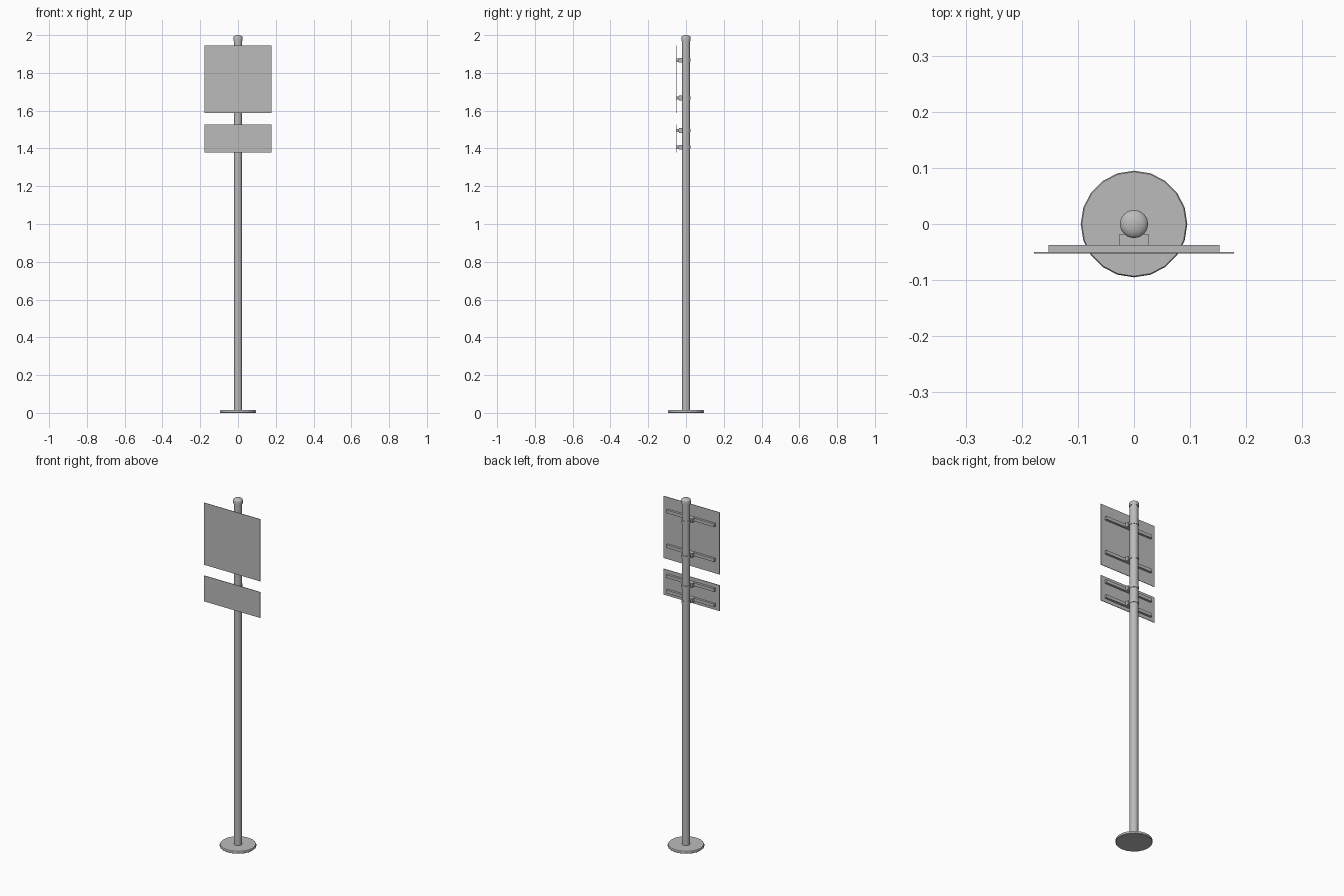
import bpy, bmesh, math

if "Cube" in bpy.data.objects:
    bpy.data.objects.remove(bpy.data.objects["Cube"])

# One galvanised grey for everything
grey = bpy.data.materials.new("galvanised_grey")
grey.diffuse_color = (0.5, 0.5, 0.5, 1)
grey.use_nodes = True
grey.node_tree.nodes["Principled BSDF"].inputs["Base Color"].default_value = grey.diffuse_color


def finish(name, bm, smooth):
    bmesh.ops.recalc_face_normals(bm, faces=bm.faces)
    mesh = bpy.data.meshes.new(name)
    bm.to_mesh(mesh)
    bm.free()
    mesh.materials.append(grey)
    ob = bpy.data.objects.new(name, mesh)
    bpy.context.collection.objects.link(ob)
    if smooth:
        bpy.ops.object.select_all(action='DESELECT')
        ob.select_set(True)
        bpy.context.view_layer.objects.active = ob
        bpy.ops.object.shade_smooth_by_angle(angle=math.radians(35))
    return ob


def lathe(name, profile, sides, smooth=True, closed=False):
    """Turn (radius, z) points about the z axis; open profiles get end caps."""
    bm = bmesh.new()
    rings = []
    for r, z in profile:
        rings.append([bm.verts.new((r * math.cos(2 * math.pi * i / sides),
                                    r * math.sin(2 * math.pi * i / sides), z))
                      for i in range(sides)])
    pairs = list(zip(rings, rings[1:]))
    if closed:
        pairs.append((rings[-1], rings[0]))
    else:
        bm.faces.new(rings[0])
        bm.faces.new(rings[-1])
    for a, b in pairs:
        for i in range(sides):
            j = (i + 1) % sides
            bm.faces.new((a[i], a[j], b[j], b[i]))
    return finish(name, bm, smooth)


def box(name, x, y0, y1, z0, z1):
    """Box spanning -x..x, y0..y1, z0..z1."""
    bm = bmesh.new()
    bmesh.ops.create_cube(bm, size=1)
    for v in bm.verts:
        v.co = (v.co.x * 2 * x, y1 if v.co.y > 0 else y0, z1 if v.co.z > 0 else z0)
    return finish(name, bm, False)


# Base plate, pole and rounded cap
lathe("base_plate", [(0.093, 0), (0.095, 0.002), (0.095, 0.011), (0.093, 0.014)], 20, False)
lathe("pole", [(0.022, 0.01), (0.022, 1.98)], 24)
dome = [(0.025 * math.cos(a), 1.987 + 0.013 * math.sin(a))
        for a in (math.radians(15 * k) for k in range(6))]
lathe("pole_cap", [(0.025, 1.97)] + dome + [(0.002, 2.0)], 24)

# Sign panels
box("main_sign", 0.178, -0.053, -0.050, 1.588, 1.944)
box("lower_sign", 0.178, -0.053, -0.050, 1.378, 1.526)

# Rear rails, each held to the pole by a block and a clamp band
for n, z in enumerate((1.867, 1.667, 1.495, 1.407), 1):
    box(f"rail_{n}", 0.152, -0.050, -0.037, z - 0.009, z + 0.009)
    box(f"clamp_block_{n}", 0.026, -0.038, -0.018, z - 0.012, z + 0.012)
    lathe(f"clamp_band_{n}", [(0.021, z - 0.008), (0.0245, z - 0.008),
                              (0.0245, z + 0.008), (0.021, z + 0.008)], 24, closed=True)
